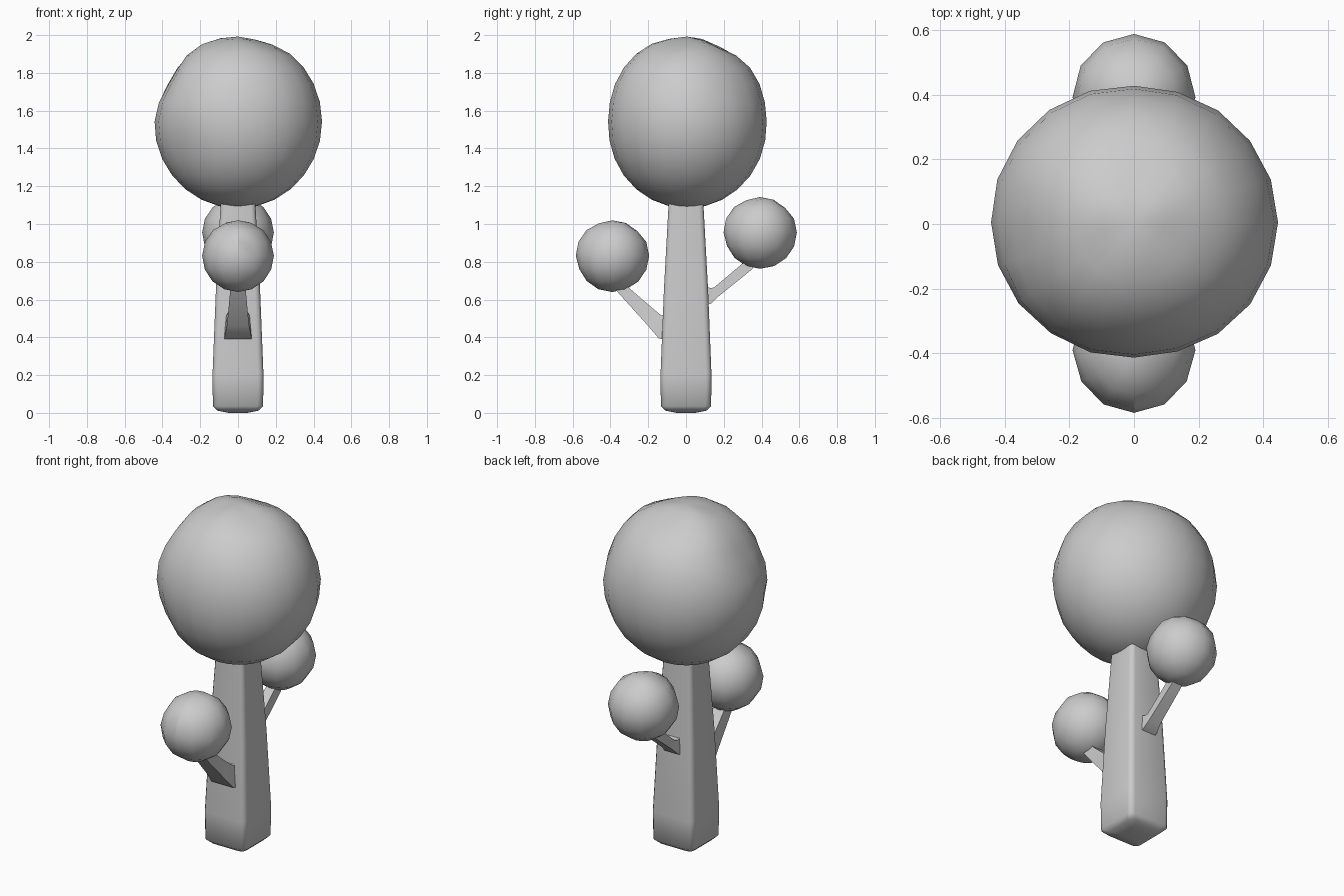
import bpy, bmesh, math
from mathutils import Vector

if "Cube" in bpy.data.objects:
    bpy.data.objects.remove(bpy.data.objects["Cube"])


def finish(bm, name, angle):
    bmesh.ops.recalc_face_normals(bm, faces=bm.faces)
    mesh = bpy.data.meshes.new(name)
    bm.to_mesh(mesh)
    bm.free()
    ob = bpy.data.objects.new(name, mesh)
    bpy.context.collection.objects.link(ob)
    bpy.ops.object.select_all(action='DESELECT')
    ob.select_set(True)
    bpy.context.view_layer.objects.active = ob
    bpy.ops.object.shade_smooth_by_angle(angle=math.radians(angle))
    return ob


def loft(name, rings, angle):
    bm = bmesh.new()
    loops = [[bm.verts.new(p) for p in ring] for ring in rings]
    for a, b in zip(loops, loops[1:]):
        n = len(a)
        for i in range(n):
            bm.faces.new((a[i], a[(i + 1) % n], b[(i + 1) % n], b[i]))
    bm.faces.new(loops[0])
    bm.faces.new(loops[-1])
    return finish(bm, name, angle)


def rounded_square(z, h, r):
    pts = []
    for k in range(4):
        c = math.pi / 4 + k * math.pi / 2
        cx = math.copysign(h - r, math.cos(c))
        cy = math.copysign(h - r, math.sin(c))
        for j in range(4):
            a = k * math.pi / 2 + j * math.pi / 6
            pts.append((cx + r * math.cos(a), cy + r * math.sin(a), z))
    return pts


def foliage(name, centre, size, segs, rings, dents, angle):
    # sphere with soft dents: (direction, depth, width)
    bm = bmesh.new()
    bmesh.ops.create_uvsphere(bm, u_segments=segs, v_segments=rings, radius=1)
    for v in bm.verts:
        n = v.co.normalized()
        s = 1.0
        for d, depth, width in dents:
            s -= depth * math.exp(-((n - Vector(d).normalized()).length / width) ** 2)
        v.co = Vector(centre) + Vector([n[i] * s * size[i] for i in range(3)])
    return finish(bm, name, angle)


# trunk: tapering rounded square post with a softly domed base
loft("trunk", [rounded_square(z, h, r) for z, h, r in [
    (0.0, 0.05, 0.02), (0.012, 0.11, 0.03), (0.035, 0.133, 0.03), (0.2, 0.135, 0.03),
    (0.65, 0.117, 0.028), (1.09, 0.093, 0.025), (1.3, 0.085, 0.022)]], 50)


# branches: four-sided, flared where they meet the trunk; section = (lower y,z, upper y,z, half width)
def branch(name, sections):
    loft(name, [[(-w * 0.95, y0, z0), (w * 0.95, y0, z0), (w * 0.8, y1, z1), (-w * 0.8, y1, z1)]
                for y0, z0, y1, z1, w in sections], 40)


branch("front_branch", [(-0.09, 0.38, -0.09, 0.54, 0.078), (-0.145, 0.395, -0.13, 0.515, 0.076),
                        (-0.20, 0.46, -0.16, 0.54, 0.062), (-0.38, 0.66, -0.30, 0.66, 0.042),
                        (-0.42, 0.76, -0.36, 0.76, 0.04)])
branch("back_branch", [(0.08, 0.56, 0.08, 0.68, 0.05), (0.135, 0.58, 0.13, 0.66, 0.048),
                       (0.17, 0.615, 0.15, 0.665, 0.04), (0.35, 0.76, 0.31, 0.80, 0.034),
                       (0.40, 0.85, 0.36, 0.88, 0.03)])

# main crown
foliage("crown", (0, 0.005, 1.543), (0.445, 0.43, 0.46), 20, 14, [
    ((0.3, -0.15, 1), 0.05, 0.25), ((-0.25, -0.2, 1), 0.04, 0.22), ((0.05, 0.45, 1), 0.06, 0.3),
    ((-0.85, -0.1, 0.5), 0.08, 0.35), ((0.1, -1, 0.05), 0.03, 0.5), ((-0.6, -0.7, -0.3), 0.04, 0.3),
    ((0.1, 1, 0.05), 0.02, 0.4), ((0.7, 0.6, 0.5), 0.03, 0.35)], 60)

# small leaf balls, one on each branch
ball_dents = [((0.3, -0.3, 1), 0.06, 0.3), ((-0.35, -0.2, 1), 0.06, 0.3), ((0, 0.6, 0.8), 0.05, 0.3),
              ((0.7, -0.6, 0.4), 0.04, 0.4), ((-0.7, -0.6, 0.4), 0.04, 0.4), ((0, -1, -0.5), 0.03, 0.4)]
for name, y, z in [("front_leaf_ball", -0.39, 0.832), ("back_leaf_ball", 0.392, 0.955)]:
    foliage(name, (0, y, z), (0.19, 0.195, 0.192), 12, 8, ball_dents, 30)
